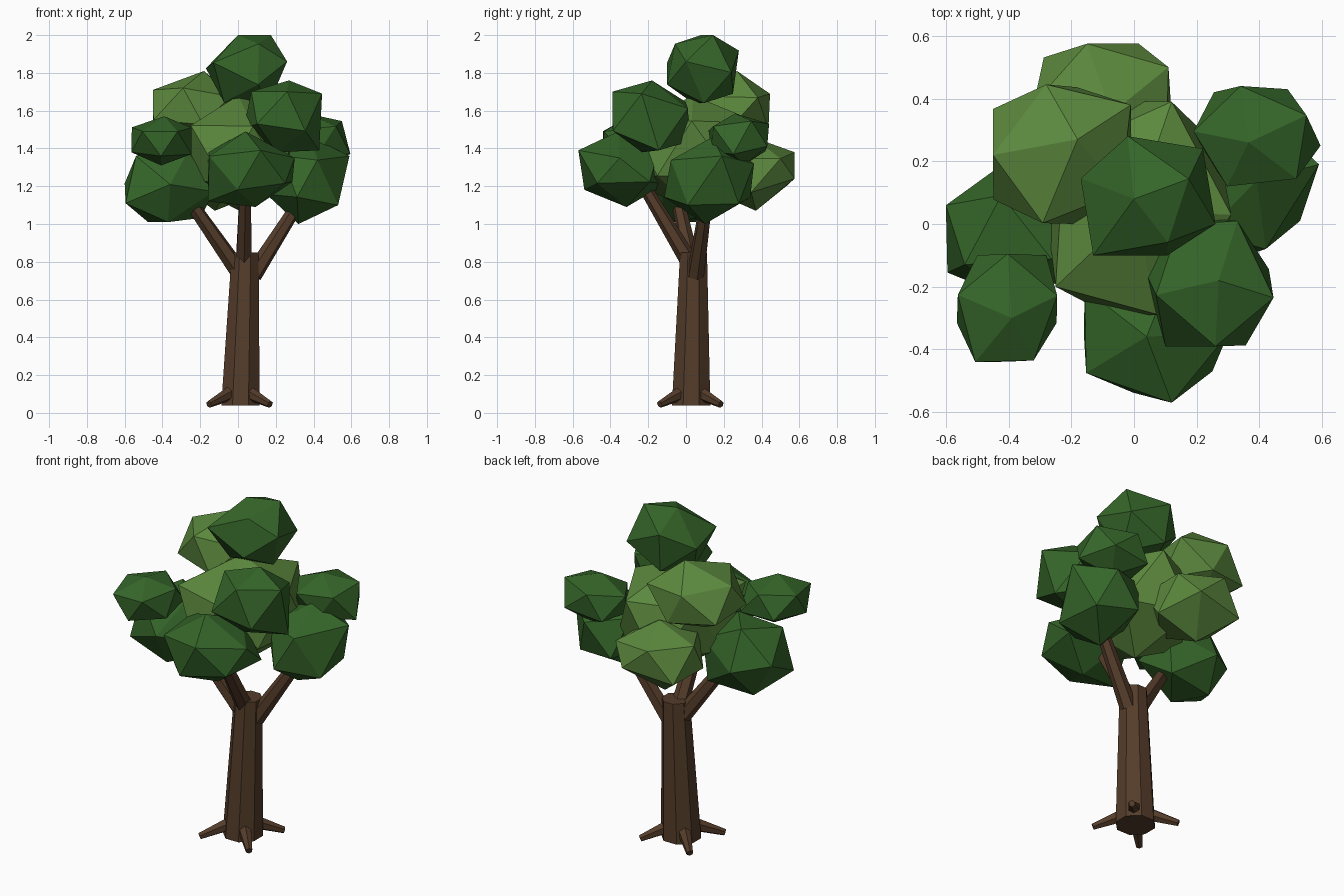
import bpy, bmesh, math, random
from mathutils import Vector, Euler

if "Cube" in bpy.data.objects:
    bpy.data.objects.remove(bpy.data.objects["Cube"])

random.seed(7)
N = None  # unknown coordinate


def material(name, rgb):
    m = bpy.data.materials.new(name)
    m.diffuse_color = (*rgb, 1)
    m.use_nodes = True
    m.node_tree.nodes["Principled BSDF"].inputs["Base Color"].default_value = m.diffuse_color
    return m


BARK = material("bark", (0.09, 0.046, 0.023))
DARK = material("dark_leaves", (0.035, 0.13, 0.022))
LIGHT = material("light_leaves", (0.107, 0.25, 0.048))


def add_object(name, bm, mat):
    bmesh.ops.recalc_face_normals(bm, faces=bm.faces)
    me = bpy.data.meshes.new(name)
    bm.to_mesh(me)
    bm.free()
    me.materials.append(mat)
    ob = bpy.data.objects.new(name, me)
    bpy.context.collection.objects.link(ob)


def limb(name, p0, p1, r0, r1, sides, flat=False):
    """Tapered prism between two points; flat keeps the end caps level."""
    p0, p1 = Vector(p0), Vector(p1)
    q = (p1 - p0).to_track_quat('Z', 'Y')
    bm = bmesh.new()
    rings = []
    for p, r in ((p0, r0), (p1, r1)):
        ring = []
        for i in range(sides):
            a = 2 * math.pi * (i + 0.5) / sides
            v = Vector((r * math.cos(a), r * math.sin(a), 0))
            ring.append(bm.verts.new(p + (v if flat else q @ v)))
        rings.append(ring)
    for i in range(sides):
        j = (i + 1) % sides
        bm.faces.new((rings[0][i], rings[0][j], rings[1][j], rings[1][i]))
    bm.faces.new(rings[0][::-1])
    bm.faces.new(rings[1])
    add_object(name, bm, BARK)


def gap(p, c):
    return sum((a - b) ** 2 for a, b in zip(p, c) if b is not None)


def leaf_clump(name, mat, lo, hi, *corners):
    """Faceted ball in a box, turned so its vertices meet the given corners."""
    bm = bmesh.new()
    bmesh.ops.create_icosphere(bm, subdivisions=1, radius=1)
    base = [v.co.copy() for v in bm.verts]
    bm.free()
    best, best_err = None, 1e9
    for _ in range(1500):
        rot = Euler([random.uniform(0, 6.28) for _ in range(3)]).to_matrix()
        pts = [rot @ p * random.uniform(0.92, 1.08) for p in base]
        for k in range(3):
            a, b = min(p[k] for p in pts), max(p[k] for p in pts)
            for p in pts:
                p[k] = lo[k] + (p[k] - a) / (b - a) * (hi[k] - lo[k])
        free, match, err = list(range(len(pts))), [], 0
        for c in corners:
            i = min(free, key=lambda n: gap(pts[n], c))
            free.remove(i)
            match.append(i)
            err += gap(pts[i], c)
        if err < best_err:
            best, best_err, best_match = pts, err, match
    # move matched vertices onto their corners, then wrap a hull round them all
    for i, c in zip(best_match, corners):
        for k in range(3):
            if c[k] is not None:
                best[i][k] = c[k]
    bm = bmesh.new()
    for p in best:
        bm.verts.new(p)
    bmesh.ops.convex_hull(bm, input=bm.verts[:])
    bmesh.ops.delete(bm, geom=[v for v in bm.verts if not v.link_faces], context='VERTS')
    add_object(name, bm, mat)


# Trunk
limb("trunk", (0.013, 0.027, 0.04), (0.038, 0.04, 0.85), 0.11, 0.077, 8, flat=True)

# Four diagonal roots
for sx in (-1, 1):
    for sy in (-1, 1):
        limb("root", (0.01 + sx * 0.04, 0.025 + sy * 0.04, 0.11),
             (0.008 + sx * 0.162, 0.023 + sy * 0.162, 0.045), 0.04, 0.019, 6)

# Branches
limb("left_branch", (0.01, 0.04, 0.74), (-0.31, -0.06, 1.2), 0.048, 0.032, 6)
limb("right_branch", (0.08, 0.05, 0.73), (0.34, 0.11, 1.14), 0.048, 0.032, 6)
limb("front_branch", (0.03, 0.03, 0.78), (0.04, -0.24, 1.23), 0.048, 0.032, 6)

# Leaf clumps: box low, box high, then a few known corners
leaf_clump("top_leaves", DARK, (-0.17, -0.10, 1.64), (0.26, 0.28, 2.00),
           (0, 0.08, 2.0), (0.26, 0, 1.86), (-0.02, 0.28, N), (0.22, 0.24, N), (-0.13, -0.1, N))
leaf_clump("upper_back_left_leaves", LIGHT, (-0.45, 0.0, 1.42), (-0.01, 0.45, 1.81),
           (-0.45, 0.22, 1.71), (-0.18, 0.27, 1.81), (-0.28, 0.445, N), (-0.01, 0.38, N))
leaf_clump("upper_front_right_leaves", DARK, (0.03, -0.39, 1.38), (0.45, 0.02, 1.76),
           (0.27, -0.18, 1.76), (0.445, -0.235, 1.69), (0.26, -0.39, N), (0.33, 0.01, N), (0.43, N, 1.39))
leaf_clump("front_left_leaves", DARK, (-0.565, -0.44, 1.31), (-0.245, -0.095, 1.57),
           (-0.565, -0.315, 1.38), (-0.39, N, 1.57), (-0.32, -0.435, 1.49), (-0.28, -0.1, N), (-0.5, -0.1, N))
leaf_clump("left_leaves", DARK, (-0.60, -0.25, 1.01), (-0.13, 0.21, 1.40),
           (-0.595, -0.155, 1.11), (-0.42, 0.19, N), (-0.54, N, 1.36), (-0.37, N, 1.01))
leaf_clump("front_leaves", DARK, (-0.16, -0.57, 1.09), (0.30, -0.11, 1.50),
           (0.12, -0.57, 1.39), (-0.16, -0.35, 1.12), (0.04, N, 1.49), (0.3, N, 1.35), (0.25, -0.47, N))
leaf_clump("right_leaves", DARK, (0.15, -0.115, 1.00), (0.59, 0.36, 1.46),
           (0.59, 0.19, 1.36), (0.32, 0.1, 1.0), (0.42, -0.08, N), (0.53, 0.01, 1.1), (N, 0.34, 1.14))
leaf_clump("upper_right_leaves", DARK, (0.19, 0.12, 1.31), (0.595, 0.44, 1.585),
           (0.595, 0.25, 1.37), (0.49, 0.43, N), (0.34, 0.44, N), (0.55, N, 1.545), (N, 0.26, 1.585))
leaf_clump("back_leaves", LIGHT, (-0.32, 0.14, 1.07), (0.12, 0.58, 1.46),
           (-0.15, 0.575, 1.38), (0.015, 0.575, 1.24), (0.11, 0.5, N), (N, 0.37, 1.07))
leaf_clump("centre_leaves", LIGHT, (-0.28, -0.29, 1.06), (0.31, 0.39, 1.68),
           (-0.25, -0.2, N), (0.12, 0.39, N), (0.0, N, 1.68), (0.08, -0.29, N), (0.31, 0.03, N))
